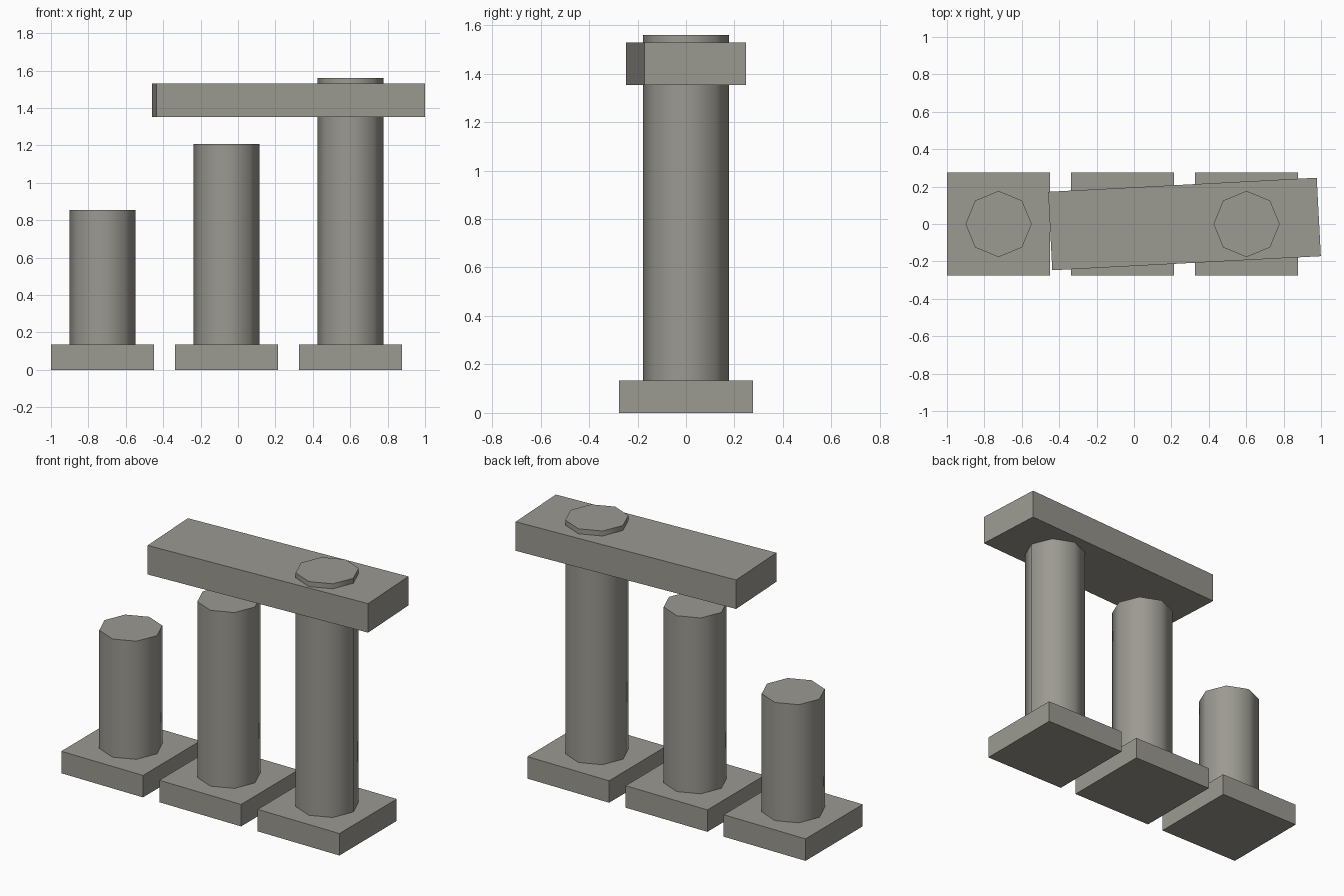
import bpy
import math

if "Cube" in bpy.data.objects:
    bpy.data.objects.remove(bpy.data.objects["Cube"])

stone = bpy.data.materials.new("warm grey stone")
stone.diffuse_color = (0.33, 0.32, 0.285, 1)
stone.use_nodes = True
stone.node_tree.nodes["Principled BSDF"].inputs["Base Color"].default_value = stone.diffuse_color


def box(name, size, center, turn=0):
    bpy.ops.mesh.primitive_cube_add(size=1, location=center, rotation=(0, 0, turn))
    ob = bpy.context.object
    ob.name = name
    ob.scale = size
    bpy.ops.object.transform_apply(location=False, rotation=False, scale=True)
    ob.data.materials.append(stone)


def column(name, x, bottom, top):
    # eight sides with corners on the axes, sides smooth and caps sharp
    bpy.ops.mesh.primitive_cylinder_add(vertices=8, radius=0.177, depth=top - bottom,
                                        location=(x, 0, (bottom + top) / 2))
    ob = bpy.context.object
    ob.name = name
    bpy.ops.object.shade_smooth_by_angle(angle=math.radians(60))
    ob.data.materials.append(stone)


# Three columns of rising height, each on a square base
BASE_H = 0.134
for label, x, top in (("short", -0.724, 0.855), ("middle", -0.062, 1.207), ("tall", 0.602, 1.56)):
    box(label + "_base", (0.552, 0.552, BASE_H), (x, 0, BASE_H / 2))
    column(label + "_column", x, BASE_H, top)

# Lintel slightly turned, pierced by the tall column
box("lintel", (1.438, 0.42, 0.177), (0.27, 0, 1.441), math.radians(3))
